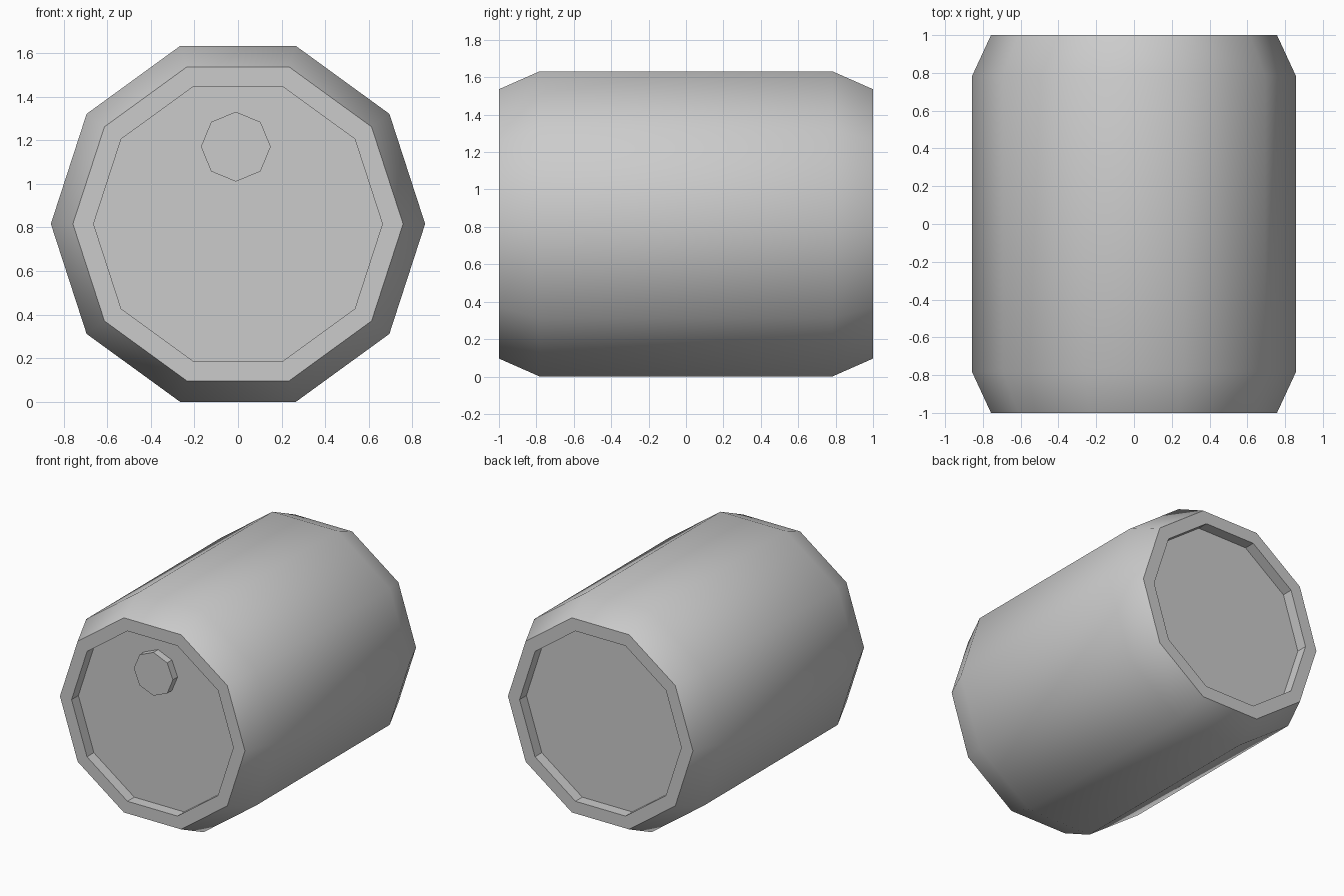
import bpy, bmesh
from math import cos, sin, pi

if "Cube" in bpy.data.objects:
    bpy.data.objects.remove(bpy.data.objects["Cube"])

SIDES, R = 10, 0.858
ZC = R * sin(2 * pi / 5)


def lathe(name, profile, sides, cx, cz, smooth_bands=()):
    """Spin (radius, y) points around the y axis and cap both ends."""
    bm = bmesh.new()
    rings = [[bm.verts.new((cx + r * cos(2 * pi * i / sides), y,
                            cz + r * sin(2 * pi * i / sides)))
              for i in range(sides)] for r, y in profile]
    for k in range(len(rings) - 1):
        a, b = rings[k], rings[k + 1]
        for i in range(sides):
            j = (i + 1) % sides
            f = bm.faces.new((a[i], a[j], b[j], b[i]))
            f.smooth = k in smooth_bands
    bm.faces.new(rings[0])
    bm.faces.new(rings[-1])
    bmesh.ops.recalc_face_normals(bm, faces=bm.faces)
    # Keep the rim crisp where smooth sides meet flat ends
    for e in bm.edges:
        e.smooth = all(f.smooth for f in e.link_faces)
    mesh = bpy.data.meshes.new(name)
    bm.to_mesh(mesh)
    bm.free()
    obj = bpy.data.objects.new(name, mesh)
    bpy.context.collection.objects.link(obj)
    return obj


# Barrel body: recessed end, rim, chamfer, mirrored to the back
half = [(0.662, -0.92), (0.662, -1.0), (0.757, -1.0), (R, -0.782)]
profile = half + [(r, -y) for r, y in reversed(half)]
lathe("barrel_body", profile, SIDES, 0, ZC, smooth_bands=(2, 3, 4))

# Bung plug standing out from the front end
lathe("bung_plug", [(0.16, -0.975), (0.16, -0.915)], 8, -0.01, 1.17)
